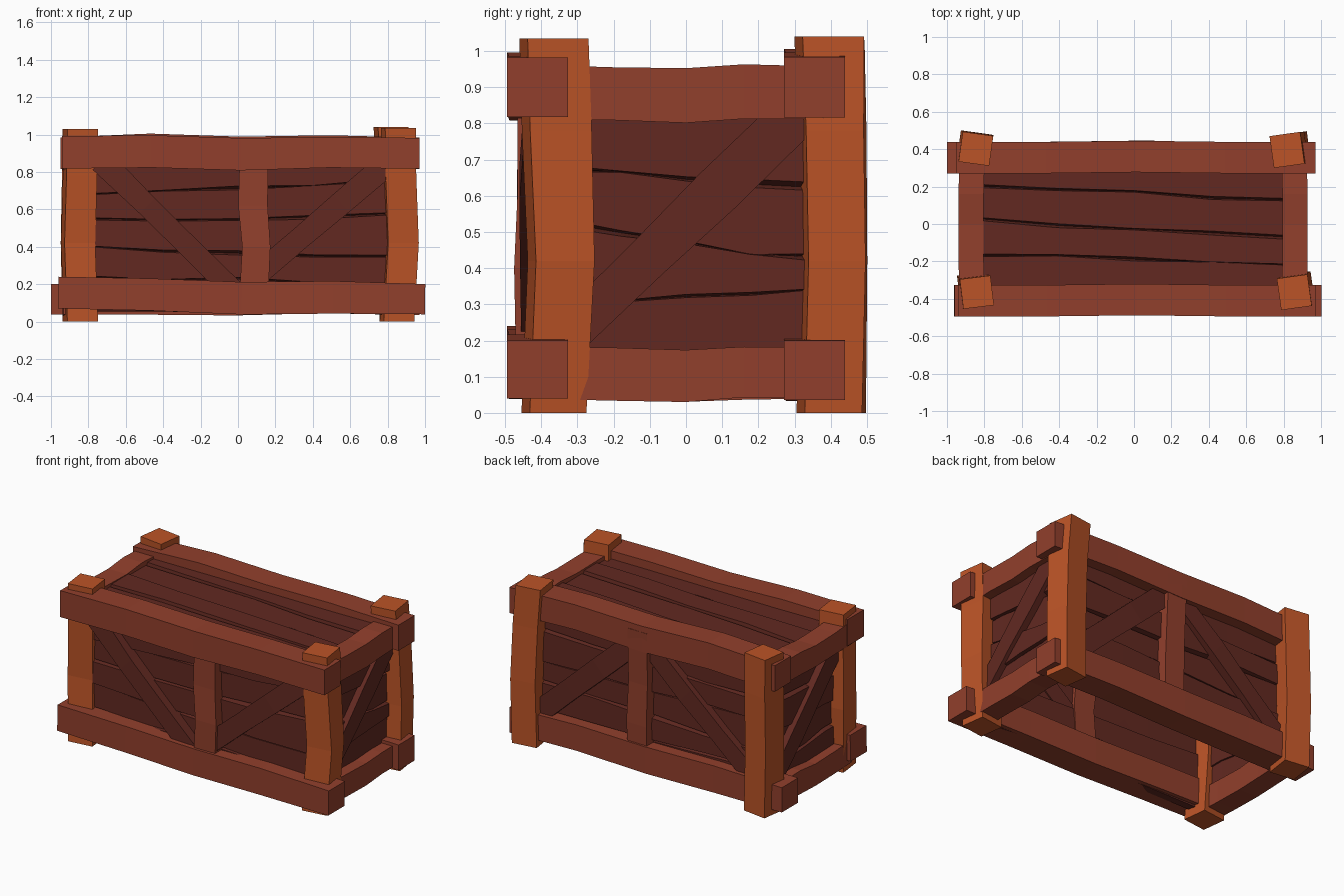
import bpy, bmesh, random
from math import cos, sin, radians
from mathutils import Vector

if "Cube" in bpy.data.objects:
    bpy.data.objects.remove(bpy.data.objects["Cube"])

random.seed(4)


def material(name, rgb):
    m = bpy.data.materials.new(name)
    m.diffuse_color = (*rgb, 1)
    m.use_nodes = True
    m.node_tree.nodes["Principled BSDF"].inputs["Base Color"].default_value = m.diffuse_color
    return m


ORANGE = material("orange wood", (0.50, 0.088, 0.020))
RED = material("red brown wood", (0.285, 0.050, 0.025))
DARK = material("dark wood", (0.122, 0.022, 0.015))


def loft(name, rings, mat):
    """Join four-cornered rings into one closed, flat-shaded timber."""
    bm = bmesh.new()
    vs = [[bm.verts.new(p) for p in ring] for ring in rings]
    for r0, r1 in zip(vs, vs[1:]):
        for i in range(4):
            j = (i + 1) % 4
            bm.faces.new((r0[i], r0[j], r1[j], r1[i]))
    bm.faces.new(vs[0])
    bm.faces.new(vs[-1])
    bmesh.ops.recalc_face_normals(bm, faces=bm.faces[:])
    me = bpy.data.meshes.new(name)
    bm.to_mesh(me)
    bm.free()
    me.materials.append(mat)
    bpy.context.collection.objects.link(bpy.data.objects.new(name, me))


def beam(name, pts, width, depth, side, mat, wobble=0.004):
    """Timber along pts; depth is measured along side, width across it."""
    pts = [Vector(p) for p in pts]
    a = Vector(side).normalized()
    b = (pts[-1] - pts[0]).normalized().cross(a).normalized()
    rings = []
    for p in pts:
        w = width / 2 + random.uniform(-wobble, wobble)
        d = depth / 2
        rings.append([p + a * (d * s) + b * (w * t)
                      for s, t in ((-1, -1), (1, -1), (1, 1), (-1, 1))])
    loft(name, rings, mat)


# Corner posts: slightly turned, kinked part way up (foot x, top x, y, yaw, kink, top)
posts = {
    "front_left": (-0.84, -0.84, -0.365, 7, -0.015, 0.02, 1.03),
    "front_right": (0.85, 0.857, -0.365, 8, 0.02, 0.02, 1.035),
    "back_left": (-0.845, -0.845, 0.402, -8, -0.01, 0.008, 1.03),
    "back_right": (0.848, 0.818, 0.396, 8, 0.02, 0.010, 1.04),
}
for n, (x0, x1, y, yaw, kx, ky, top) in posts.items():
    side = (cos(radians(yaw)), sin(radians(yaw)), 0)
    xm = (x0 + x1) / 2
    beam(n + "_post", [(x0, y, 0), (xm + kx, y + ky, 0.42),
                       (xm + kx * 0.3, y + ky * 0.4, 0.78), (x1, y, top)],
         0.165, 0.165, side, ORANGE)

# Long rails: x start, x end, y, heights of the centre line along the rail
rails = {
    "front_top_rail": (-0.94, 0.97, -0.41, (0.905, 0.91, 0.895, 0.905, 0.90)),
    "front_bottom_rail": (-0.96, 1.0, -0.41, (0.155, 0.145, 0.125, 0.13, 0.12)),
    "back_top_rail": (-0.95, 0.97, 0.355, (0.90, 0.92, 0.905, 0.915, 0.90)),
    "back_bottom_rail": (-1.0, 0.97, 0.355, (0.12, 0.125, 0.12, 0.13, 0.118)),
}
for n, (x0, x1, y, zs) in rails.items():
    pts = [(x0 + (x1 - x0) * i / 4, y + (0.006 if i == 2 else 0), z)
           for i, z in enumerate(zs)]
    beam(n, pts, 0.168, 0.168, (0, 1, 0), RED)

# Short rails on both ends
for n, x, bow in (("right", 0.855, 0.006), ("left", -0.865, -0.006)):
    for lvl, z in (("top", 0.885), ("bottom", 0.11)):
        pts = [(x, -0.38, z), (x + bow, -0.2, z - 0.003), (x + bow, 0, z - 0.008),
               (x + bow, 0.16, z + 0.003), (x, 0.38, z)]
        beam(f"{n}_{lvl}_rail", pts, 0.145, 0.135, (1, 0, 0), RED)

# Centre uprights, gently bowed
beam("front_upright", [(0.085, -0.40, 0.15), (0.098, -0.405, 0.4),
                       (0.08, -0.395, 0.62), (0.085, -0.395, 0.88)],
     0.155, 0.14, (0, 1, 0), RED)
beam("back_upright", [(0.05, 0.355, 0.1), (0.055, 0.362, 0.33),
                      (0.045, 0.36, 0.6), (0.04, 0.374, 0.95)],
     0.14, 0.145, (0, 1, 0), RED)


# Diagonal braces
def brace(name, p, q, out, bow):
    p, q, out = Vector(p), Vector(q), Vector(out)
    pts = [p, p.lerp(q, 0.35) + out * bow, p.lerp(q, 0.65) + out * bow * 0.6, q]
    beam(name, pts, 0.125, 0.11, out, DARK, 0.006)


brace("front_left_brace", (-0.73, -0.40, 0.86), (-0.03, -0.40, 0.17), (0, -1, 0), 0.012)
brace("front_right_brace", (0.80, -0.39, 0.845), (0.09, -0.40, 0.24), (0, -1, 0), 0.012)
brace("back_left_brace", (-0.02, 0.355, 0.84), (-0.79, 0.355, 0.17), (0, 1, 0), 0.01)
brace("back_right_brace", (0.09, 0.355, 0.84), (0.80, 0.355, 0.19), (0, 1, 0), 0.01)
brace("right_brace", (0.835, -0.33, 0.21), (0.835, 0.31, 0.83), (1, 0, 0), 0.003)
brace("left_brace", (-0.85, 0.36, 0.19), (-0.85, -0.30, 0.84), (-1, 0, 0), 0.003)


# Plank walls: seams give the cross position at the start and end of the wall.
# Planks stagger in depth and have bevelled edges that meet inside the wall,
# which leaves dark grooves but no open slits.
def planks(name, place, u0, u1, depth, seams, thick=0.055):
    n = 4
    sign = 1 if depth > 0 else -1
    lines = [[(s + (e - s) * i / n + random.uniform(-0.01, 0.01),
               random.uniform(0.0, 0.012)) for i in range(n + 1)]
             for s, e in seams]
    for k in range(len(lines) - 1):
        step = 0.007 if k % 2 else -0.007
        rings = []
        for i in range(n + 1):
            u = u0 + (u1 - u0) * i / n
            (lo, g0), (hi, g1) = lines[k][i], lines[k + 1][i]
            d = depth + step + random.uniform(-0.003, 0.003)
            out, inn = d + sign * thick / 2, d - sign * thick / 2
            rings.append([place(u, inn, lo - 0.003), place(u, out, lo + g0),
                          place(u, out, hi - g1), place(u, inn, hi + 0.003)])
        loft(f"{name}_plank_{k + 1}", rings, DARK)


def along_x(u, d, v):
    return (u, d, v)


def along_y(u, d, v):
    return (d, u, v)


def flat(u, d, v):
    return (u, v, d)


planks("front", along_x, -0.81, 0.81, -0.375,
       [(0.06, 0.05), (0.235, 0.21), (0.40, 0.345), (0.54, 0.57), (0.69, 0.75), (0.93, 0.93)])
planks("back", along_x, -0.81, 0.81, 0.345,
       [(0.06, 0.06), (0.24, 0.21), (0.36, 0.40), (0.56, 0.53), (0.70, 0.73), (0.93, 0.93)])
planks("right", along_y, -0.36, 0.36, 0.83,
       [(0.06, 0.06), (0.29, 0.34), (0.53, 0.42), (0.67, 0.62), (0.93, 0.93)])
planks("left", along_y, -0.36, 0.36, -0.84,
       [(0.06, 0.06), (0.31, 0.27), (0.45, 0.50), (0.64, 0.68), (0.93, 0.93)])
planks("top", flat, -0.83, 0.83, 0.91,
       [(-0.36, -0.36), (-0.16, -0.22), (0.02, -0.08), (0.20, 0.13), (0.34, 0.34)])
